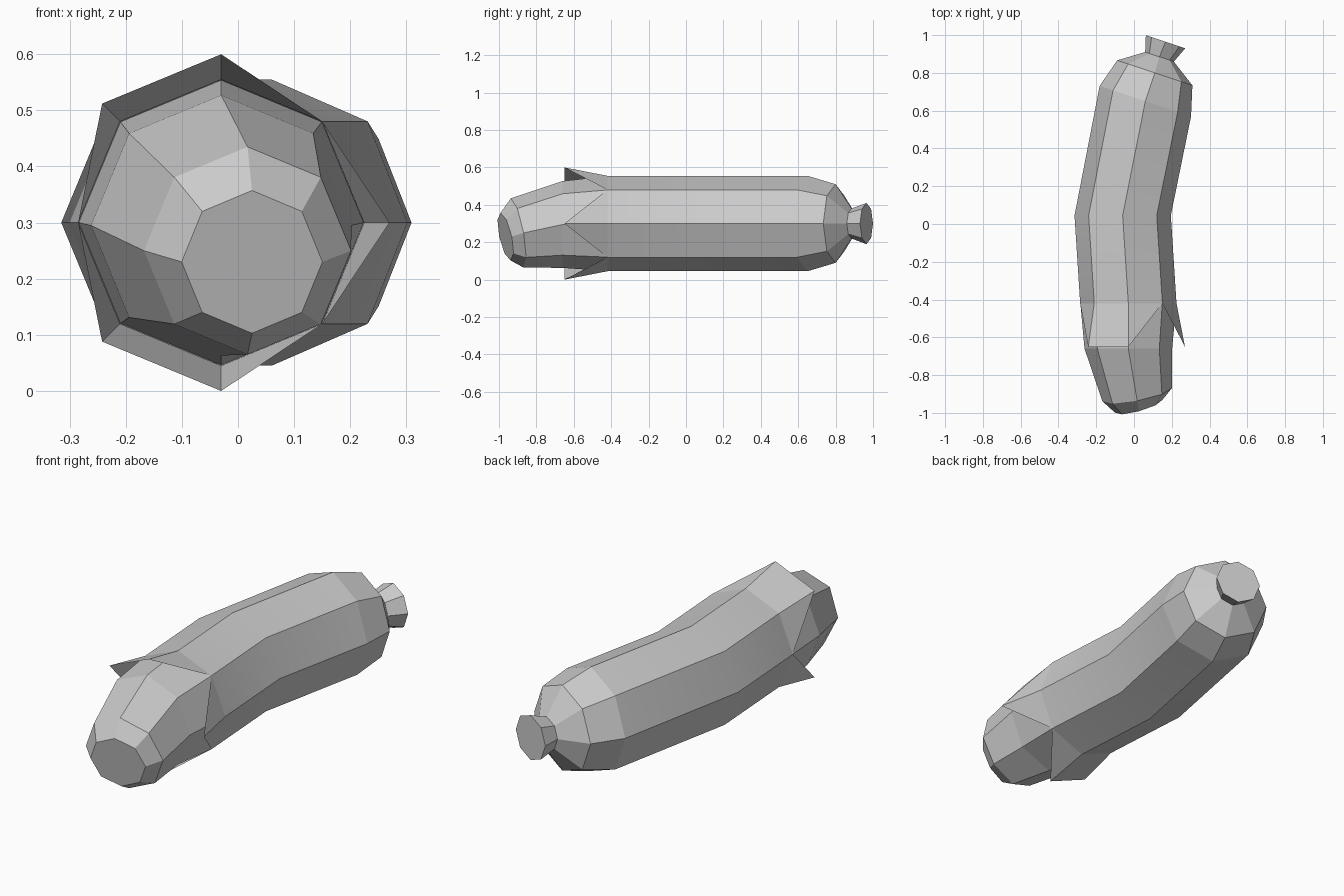
import bpy, bmesh
from math import sin, cos, pi, sqrt

if "Cube" in bpy.data.objects:
    bpy.data.objects.remove(bpy.data.objects["Cube"])

N = 8


def ring(bm, x, y, z, r, sx=0.0, sz=0.0):
    """Octagon facing -y, its plane tilted by slopes dy/dx and dy/dz."""
    rx, rz = r / sqrt(1 + sx * sx), r / sqrt(1 + sz * sz)
    pts = [(rx * cos(i * pi / 4), rz * sin(i * pi / 4)) for i in range(N)]
    return [bm.verts.new((x + u, y + sx * u + sz * v, z + v)) for u, v in pts]


def bridge(bm, a, b, smooth=False):
    for i in range(N):
        j = (i + 1) % N
        bm.faces.new((a[i], b[i], b[j], a[j])).smooth = smooth
    for i in range(N):
        bm.edges.get((a[i], b[i])).smooth = False


def finish(bm, name):
    me = bpy.data.meshes.new(name)
    bm.to_mesh(me)
    bm.free()
    ob = bpy.data.objects.new(name, me)
    bpy.context.collection.objects.link(ob)
    return ob


# Casing: bent octagonal tube, rounded back and flared knot
bm = bmesh.new()
profile = [
    (-0.03, -0.42, 0.3, 0.255),
    (-0.06, 0.045, 0.3, 0.255),
    (0.06, 0.65, 0.3, 0.255, -0.333),
    (0.11, 0.80, 0.3, 0.21, -0.333),
    (0.135, 0.885, 0.3, 0.08, -0.333),
    (0.167, 0.965, 0.3, 0.11, -0.333),
]
rings = [ring(bm, *p) for p in profile]
for k in range(len(rings) - 1):
    bridge(bm, rings[k], rings[k + 1], smooth=k < 2)
bm.faces.new(rings[-1][::-1])

# Peeled flaps at the torn front edge
base = rings[0]
tips = {i: bm.verts.new((-0.03 + 0.3 * cos(i * pi / 4), -0.65,
                         0.3 + 0.3 * sin(i * pi / 4))) for i in (0, 2, 3, 5, 6)}
for i in range(N):
    j = (i + 1) % N
    face = [tips.get(i), base[i], base[j], tips.get(j)]
    bm.faces.new([v for v in face if v])
finish(bm, "casing")

# Sausage end poking out of the casing
bm = bmesh.new()
rings = [ring(bm, *p) for p in [
    (0.025, -0.965, 0.23, 0.13, 0.27, -0.21),
    (0.017, -0.903, 0.25, 0.188, 0.19, -0.18),
    (-0.03, -0.66, 0.295, 0.232),
    (-0.03, -0.42, 0.3, 0.254),
]]
for a, b in zip(rings, rings[1:]):
    bridge(bm, a, b)
bm.faces.new(rings[0])
finish(bm, "sausage")
